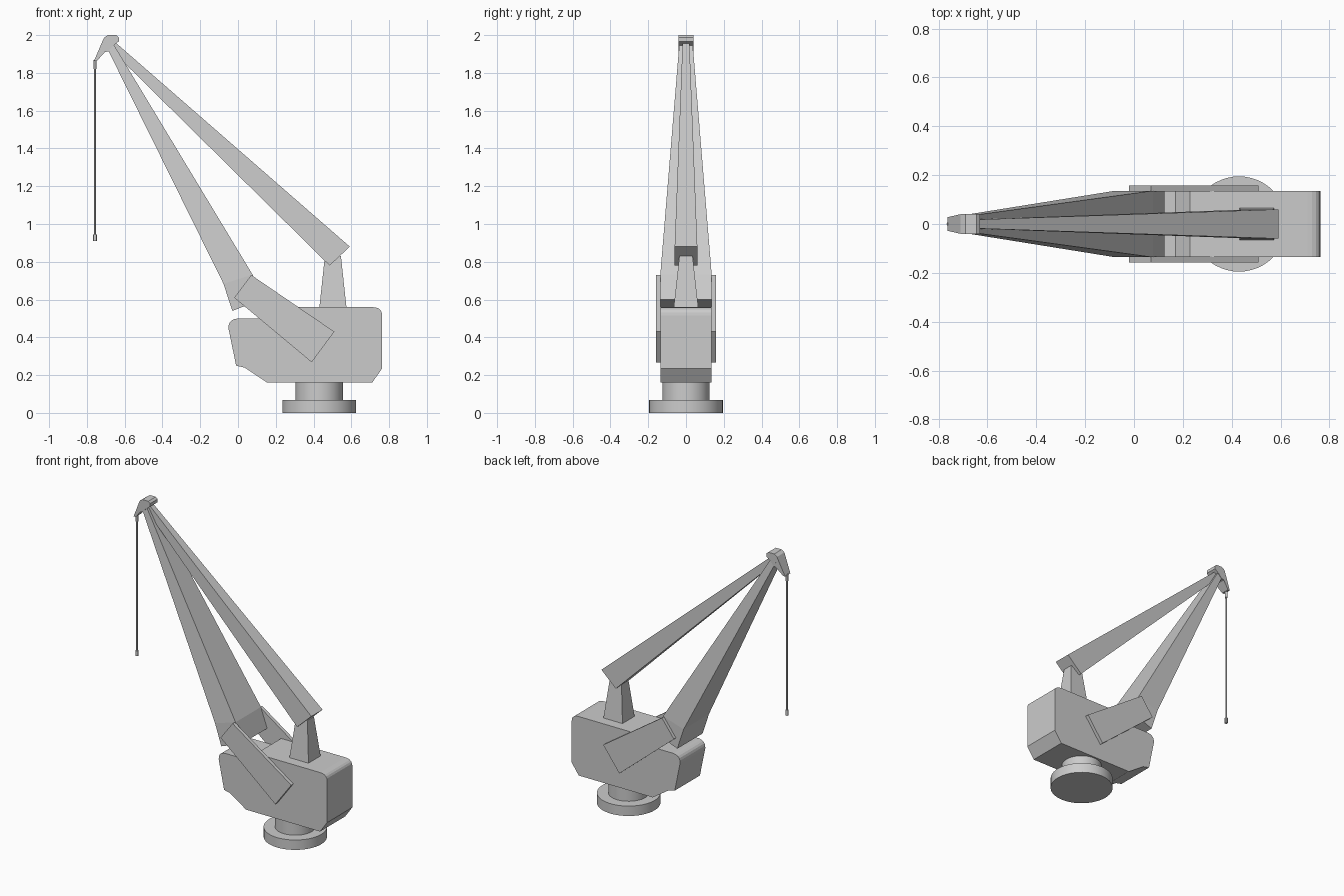
import bpy
from mathutils import Vector

if "Cube" in bpy.data.objects:
    bpy.data.objects.remove(bpy.data.objects["Cube"])


def mesh_object(name, verts, faces):
    me = bpy.data.meshes.new(name)
    me.from_pydata(verts, [], faces)
    me.update()
    ob = bpy.data.objects.new(name, me)
    bpy.context.collection.objects.link(ob)
    # consistent outward normals
    import bmesh
    bm = bmesh.new()
    bm.from_mesh(me)
    bmesh.ops.recalc_face_normals(bm, faces=bm.faces)
    bm.to_mesh(me)
    bm.free()
    return ob


def loft(name, rings):
    """Skin a list of closed rings and cap both ends."""
    n = len(rings[0])
    verts = [p for r in rings for p in r]
    faces = [list(range(n)), list(range(len(verts) - n, len(verts)))]
    for k in range(len(rings) - 1):
        for i in range(n):
            j = (i + 1) % n
            faces.append([k * n + i, k * n + j, (k + 1) * n + j, (k + 1) * n + i])
    return mesh_object(name, verts, faces)


def extrude_profile(name, pts, y0, y1):
    return loft(name, [[(x, y, z) for x, z in pts] for y in (y0, y1)])


def section(a, b, w):
    """Quad across y from side-profile points a and b with half width w."""
    return [(a[0], -w, a[1]), (b[0], -w, b[1]), (b[0], w, b[1]), (a[0], w, a[1])]


def round_corner(p, c, q, steps=5):
    """Curve from p to q pulled towards corner c."""
    p, c, q = Vector(p), Vector(c), Vector(q)
    return [tuple(p * (1 - t) ** 2 + c * 2 * t * (1 - t) + q * t * t)
            for t in (i / steps for i in range(steps + 1))]


def cylinder(name, x, r, z0, z1, sides):
    bpy.ops.mesh.primitive_cylinder_add(vertices=sides, radius=r, depth=z1 - z0,
                                        location=(x, 0, (z0 + z1) / 2))
    bpy.context.object.name = name
    bpy.ops.object.shade_smooth_by_angle()


# Round pedestal
cylinder("base_flange", 0.43, 0.195, 0, 0.067, 48)
cylinder("slewing_column", 0.43, 0.125, 0.06, 0.17, 48)

# Machinery house
house = [(-0.01, 0.25), (0.035, 0.24), (0.155, 0.16), (0.71, 0.16), (0.763, 0.235)]
house += round_corner((0.763, 0.515), (0.763, 0.56), (0.71, 0.56))
house += [(0.23, 0.56), (0.17, 0.5)]
house += round_corner((0.0, 0.5), (-0.055, 0.495), (-0.05, 0.445))
extrude_profile("machinery_house", house, -0.135, 0.135)

# Side plates holding the boom foot
plate = [(0.07, 0.73), (-0.02, 0.61), (0.39, 0.268), (0.51, 0.43)]
for side, s in (("front", -1), ("back", 1)):
    extrude_profile("boom_bracket_" + side, plate, s * 0.134, s * 0.158)

# Tapered boom with straight foot
loft("boom", [section((-0.03, 0.54), (0.125, 0.6), 0.136),
              section((-0.077, 0.684), (0.077, 0.732), 0.136),
              section((-0.70, 1.945), (-0.655, 1.945), 0.036)])

# Post and luffing stay
loft("stay_post", [section((0.43, 0.55), (0.575, 0.55), 0.066),
                   section((0.46, 0.83), (0.545, 0.83), 0.035)])
loft("luffing_stay", [section((0.485, 0.78), (0.592, 0.88), 0.06),
                      section((-0.68, 1.93), (-0.65, 1.962), 0.018)])

# Boom head, narrowing towards the rope end
head = [(-0.763, 1.862), (-0.71, 1.985), (-0.69, 2.0), (-0.645, 2.0), (-0.631, 1.988),
        (-0.631, 1.967), (-0.665, 1.94), (-0.685, 1.915), (-0.705, 1.91), (-0.748, 1.862)]
loft("boom_head", [[(x, s * (0.028 if x < -0.72 else 0.04), z) for x, z in head]
                   for s in (-1, 1)])

# Hoist rope with end fittings
cylinder("rope_socket", -0.757, 0.009, 1.82, 1.868, 12)
cylinder("hoist_rope", -0.757, 0.006, 0.93, 1.84, 10)
cylinder("hook_weight", -0.757, 0.010, 0.91, 0.945, 12)
